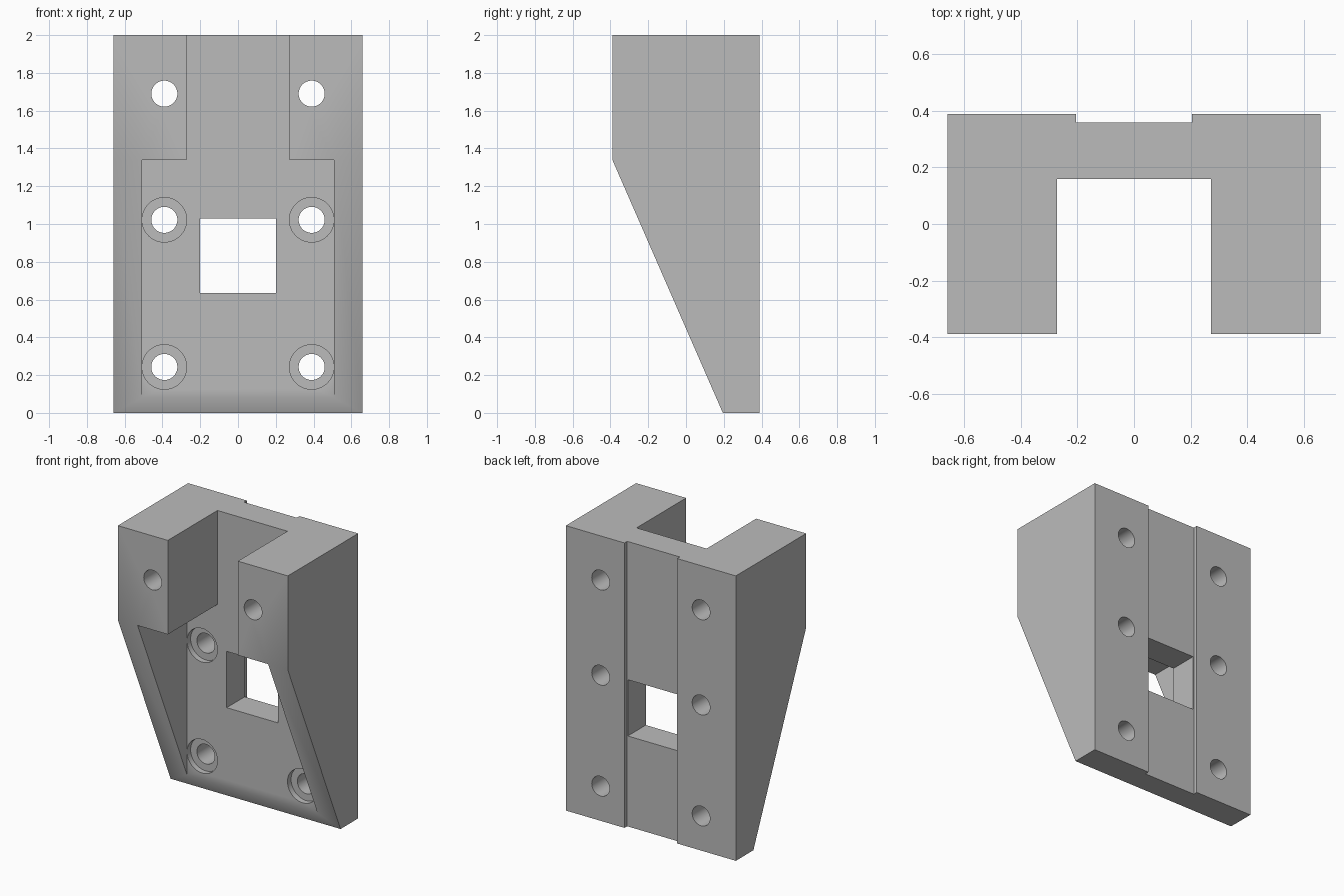
import bpy
import bmesh
from math import radians
from mathutils import Matrix, Vector

cube = bpy.data.objects.get("Cube")
if cube:
    bpy.data.objects.remove(cube, do_unlink=True)

BACK, FLOOR, GROOVE = 0.39, 0.16, 0.36   # depths along y


def finish(name, bm):
    bmesh.ops.recalc_face_normals(bm, faces=bm.faces[:])
    mesh = bpy.data.meshes.new(name)
    bm.to_mesh(mesh)
    bm.free()
    obj = bpy.data.objects.new(name, mesh)
    bpy.context.collection.objects.link(obj)
    return obj


def prism(name, points, offset):
    """Extrude a closed 3D outline along an offset."""
    bm = bmesh.new()
    face = bm.faces.new([bm.verts.new(p) for p in points])
    extruded = bmesh.ops.extrude_face_region(bm, geom=[face])["geom"]
    verts = [v for v in extruded if isinstance(v, bmesh.types.BMVert)]
    bmesh.ops.translate(bm, verts=verts, vec=Vector(offset))
    return finish(name, bm)


def front_prism(name, outline, y0, y1):
    return prism(name, [(x, y0, z) for x, z in outline], (0, y1 - y0, 0))


def rectangle(w, z0, z1):
    return [(-w, z0), (w, z0), (w, z1), (-w, z1)]


def drill(name, x, z, radius, y0, y1):
    bm = bmesh.new()
    matrix = Matrix.Translation((x, (y0 + y1) / 2, z)) @ Matrix.Rotation(radians(90), 4, "X")
    bmesh.ops.create_cone(bm, cap_ends=True, segments=48, radius1=radius,
                          radius2=radius, depth=y1 - y0, matrix=matrix)
    return finish(name, bm)


def cut(target, cutter):
    cutter.hide_render = True
    mod = target.modifiers.new("cut", "BOOLEAN")
    mod.operation, mod.solver, mod.object = "DIFFERENCE", "EXACT", cutter
    bpy.context.view_layer.objects.active = target
    bpy.ops.object.modifier_apply(modifier=mod.name)
    bpy.data.objects.remove(cutter, do_unlink=True)


# Wedge-shaped body from its side profile
side = [(0.195, 0), (BACK, 0), (BACK, 2), (-BACK, 2), (-BACK, 1.34)]
bracket = prism("mounting_bracket", [(-0.66, y, z) for y, z in side], (1.32, 0, 0))

# Front recess: wide below, narrow channel between the two upper blocks
recess = [(-0.507, -1), (0.507, -1), (0.507, 1.34), (0.272, 1.34),
          (0.272, 3), (-0.272, 3), (-0.272, 1.34), (-0.507, 1.34)]
cut(bracket, front_prism("recess_cutter", recess, -1, FLOOR))

# Shallow groove down the back, and the window through the plate
cut(bracket, front_prism("groove_cutter", rectangle(0.205, -1, 3), GROOVE, 1))
cut(bracket, front_prism("window_cutter", rectangle(0.2, 0.635, 1.03), -1, 1))

# Screw holes, with counterbores on the lower two rows
for x in (-0.39, 0.39):
    for z in (0.243, 1.022, 1.69):
        cut(bracket, drill("hole_cutter", x, z, 0.069, -1, 1))
        if z < 1.34:
            cut(bracket, drill("counterbore_cutter", x, z, 0.118, FLOOR - 0.01, FLOOR + 0.04))

# Single grey material
grey = bpy.data.materials.new("plain_grey")
grey.use_nodes = True
colour = (0.5, 0.5, 0.5, 1)
grey.diffuse_color = colour
grey.node_tree.nodes["Principled BSDF"].inputs["Base Color"].default_value = colour
bracket.data.materials.clear()
bracket.data.materials.append(grey)
for poly in bracket.data.polygons:
    poly.material_index = 0

bpy.ops.object.select_all(action="DESELECT")
bracket.select_set(True)
bpy.context.view_layer.objects.active = bracket
bpy.ops.object.shade_smooth_by_angle(angle=radians(30))
